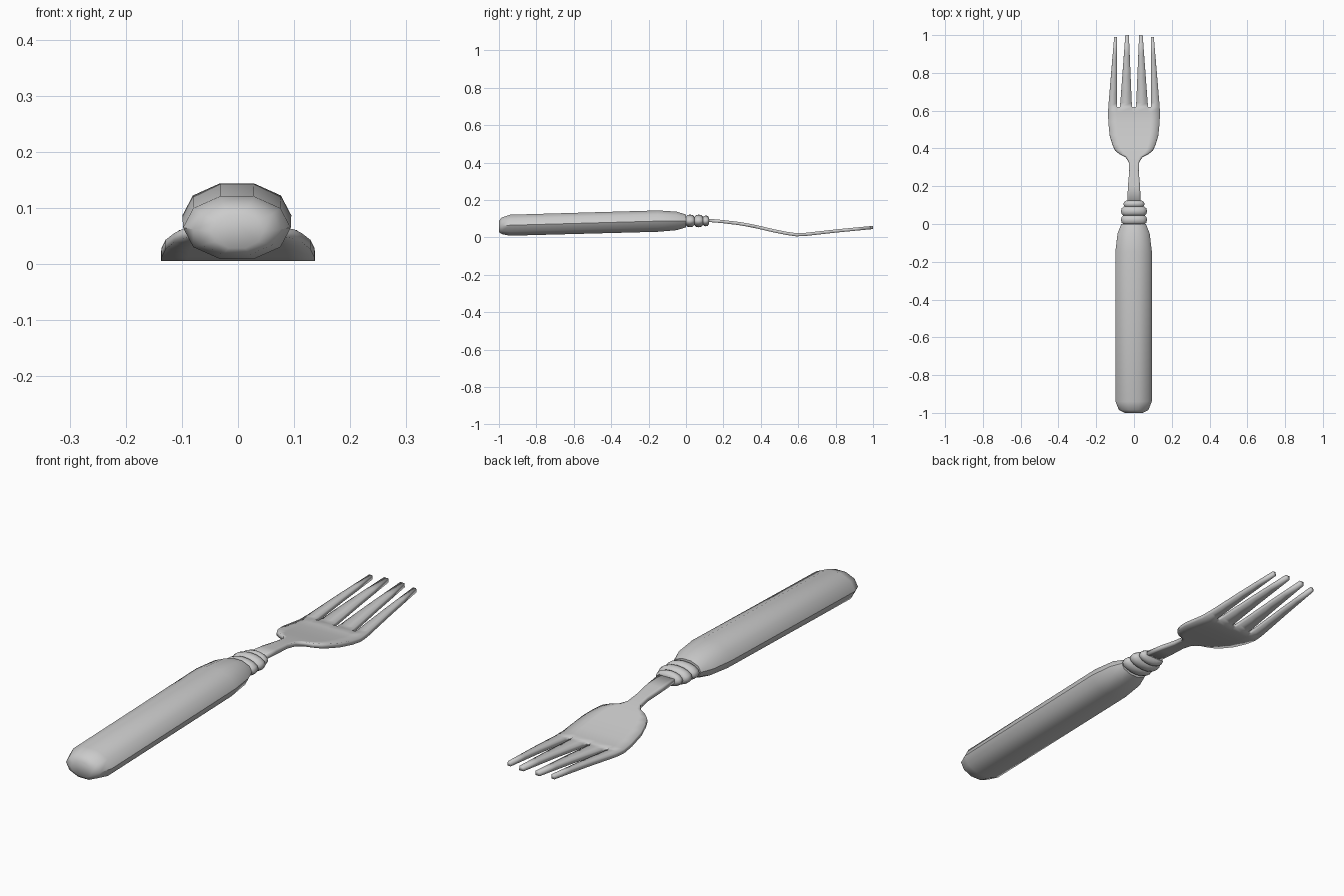
import bpy, bmesh, math

cube = bpy.data.objects.get("Cube")
if cube:
    bpy.data.objects.remove(cube)

grey = bpy.data.materials.new("plain_grey")
grey.use_nodes = True
grey.diffuse_color = (0.6, 0.6, 0.6, 1)
grey.node_tree.nodes["Principled BSDF"].inputs["Base Color"].default_value = (0.6, 0.6, 0.6, 1)


def finish(name, bm, angle):
    bmesh.ops.recalc_face_normals(bm, faces=bm.faces)
    mesh = bpy.data.meshes.new(name)
    bm.to_mesh(mesh)
    bm.free()
    mesh.materials.append(grey)
    obj = bpy.data.objects.new(name, mesh)
    bpy.context.collection.objects.link(obj)
    bpy.ops.object.select_all(action='DESELECT')
    obj.select_set(True)
    bpy.context.view_layer.objects.active = obj
    bpy.ops.object.shade_smooth_by_angle(angle=math.radians(angle))
    return obj


def loft(name, rows, sides, angle, cx=0.0):
    """Skin elliptical rings given as (y, half width, half height, centre z)."""
    bm = bmesh.new()
    rings = []
    for y, rx, rz, cz in rows:
        turns = [math.tau * i / sides for i in range(sides)]
        rings.append([bm.verts.new((cx + rx * math.cos(t), y, cz + rz * math.sin(t)))
                      for t in turns])
    for a, b in zip(rings, rings[1:]):
        for i in range(sides):
            j = (i + 1) % sides
            bm.faces.new((a[i], a[j], b[j], b[i]))
    bm.faces.new(rings[0])
    bm.faces.new(rings[-1])
    return finish(name, bm, angle)


# Chunky handle, slightly tilted
loft("handle", [(-1, .047, .031, .058), (-.985, .078, .047, .062),
                (-.94, .096, .059, .065), (-.15, .097, .060, .087),
                (-.05, .085, .052, .088), (0, .065, .036, .088)], 10, 50, -.002)

# Three rounded collar rings
for k, (y, half, rx, rz) in enumerate([(.022, .024, .069, .034),
                                       (.068, .024, .069, .034),
                                       (.106, .018, .056, .029)]):
    rows = [(y + half * s, rx - d, rz - d, .088)
            for s, d in [(-1, .014), (-.6, .003), (0, 0), (.6, .003), (1, .014)]]
    loft(f"collar_ring_{k + 1}", rows, 16, 50)

# Centre line of the metal seen from the side: (y, z)
bend = [(.1, .093), (.2, .084), (.3, .072), (.38, .056), (.47, .035),
        (.54, .021), (.59, .014), (.64, .016), (.8, .034), (1, .053)]


def height(y):
    for (y0, z0), (y1, z1) in zip(bend, bend[1:]):
        if y <= y1:
            return z0 + (z1 - z0) * (y - y0) / (y1 - y0)
    return bend[-1][1]


# Fork blade: neck and head as a grid, then four tapering tines
outline = [(.1, .036), (.2, .032), (.28, .025), (.33, .028), (.355, .045),
           (.37, .075), (.39, .100), (.42, .114), (.47, .129), (.54, .136),
           (.59, .137), (.62, .136)]
base = [-.136, -.09, -.074, -.011, .011, .074, .09, .136]
tips = [-.105, -.091, -.046, -.027, .027, .046, .091, .105]

bm = bmesh.new()
grid = [[bm.verts.new((x * w / .136, y, height(y))) for x in base] for y, w in outline]
for a, b in zip(grid, grid[1:]):
    for i in range(7):
        bm.faces.new((a[i], a[i + 1], b[i + 1], b[i]))
for i in (0, 2, 4, 6):
    end = .99 if i in (0, 6) else 1.0
    prev = grid[-1][i:i + 2]
    for f in (.06, .25, .5, .75, 1):
        y = .62 + (end - .62) * f
        row = [bm.verts.new((base[c] + (tips[c] - base[c]) * f, y, height(y)))
               for c in (i, i + 1)]
        bm.faces.new((prev[0], prev[1], row[1], row[0]))
        prev = row
fork = finish("fork_blade", bm, 35)
solid = fork.modifiers.new("thickness", 'SOLIDIFY')
solid.thickness = .017
solid.offset = 0
bpy.ops.object.modifier_move_to_index(modifier="thickness", index=0)
